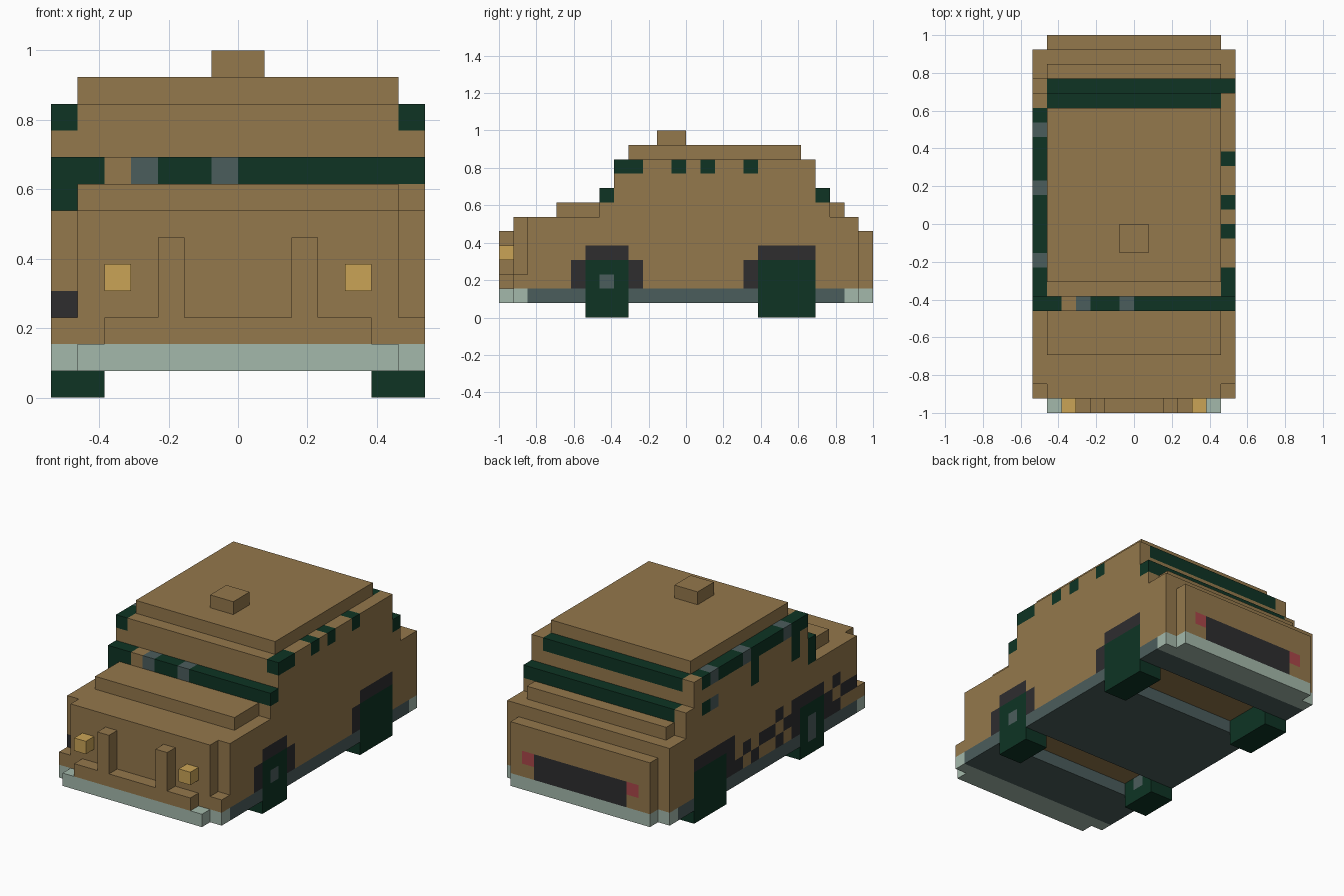
import bpy, bmesh
from mathutils import Vector

if "Cube" in bpy.data.objects:
    bpy.data.objects.remove(bpy.data.objects["Cube"])

U = 1 / 13          # one block; the car is 14 x 26 x 13 blocks
SRGB = {
    "tan paint": (148, 120, 76), "dark green": (14, 52, 36), "slate grey": (75, 93, 92),
    "pale grey green": (164, 185, 171), "headlight yellow": (202, 164, 86),
    "charcoal": (46, 45, 47), "tail light red": (170, 70, 73),
}
TAN, GREEN, SLATE, PALE, YELLOW, DARK, RED = range(7)


def linear(c):
    c /= 255
    return c / 12.92 if c <= 0.04045 else ((c + 0.055) / 1.055) ** 2.4


materials = []
for mat_name, rgb in SRGB.items():
    m = bpy.data.materials.new(mat_name)
    m.diffuse_color = (*[linear(c) for c in rgb], 1)
    m.use_nodes = True
    m.node_tree.nodes["Principled BSDF"].inputs["Base Color"].default_value = m.diffuse_color
    materials.append(m)

blocks = {}         # (x, y, z) -> (part, colour)


def fill(part, colour, xs, ys, zs, mirror=False):
    """Fill a range of blocks; later fills replace earlier ones."""
    for x in range(*xs):
        for y in range(*ys):
            for z in range(*zs):
                blocks[x, y, z] = (part, colour)
                if mirror:
                    blocks[-1 - x, y, z] = (part, colour)


def paint(colour, xs, ys, zs):
    """Recolour blocks that already exist, keeping their part."""
    for x in range(*xs):
        for y in range(*ys):
            for z in range(*zs):
                if (x, y, z) in blocks:
                    blocks[x, y, z] = (blocks[x, y, z][0], colour)


# Lower body, nose and tail
fill("body", TAN, (-7, 7), (-11, 12), (2, 7))
fill("body", TAN, (-6, 6), (-12, -11), (2, 7))
fill("body", TAN, (-7, 7), (-12, -11), (2, 3))
fill("tail_panel", TAN, (-6, 6), (12, 13), (2, 6))
fill("grille", TAN, (-5, 5), (-13, -12), (2, 3))
fill("grille", TAN, (2, 3), (-13, -12), (3, 6), True)

# Hood, boot lid, cabin and roof
fill("hood", TAN, (-6, 6), (-9, -6), (7, 8))
fill("boot_lid", TAN, (-6, 6), (10, 11), (7, 8))
fill("cabin", TAN, (-7, 7), (-6, 10), (7, 9))
fill("cabin", TAN, (-7, 7), (-5, 9), (9, 11))
fill("roof", TAN, (-6, 6), (-4, 8), (11, 12))
fill("roof_beacon", TAN, (-1, 1), (-2, 0), (12, 13))

# Floor pan, open around the axles, and bumpers
for span in ((-11, -7), (-4, 5), (9, 11)):
    fill("floor_pan", SLATE, (-7, 7), span, (1, 2))
fill("front_bumper", PALE, (-7, 7), (-12, -11), (1, 2))
fill("front_bumper", PALE, (-6, 6), (-13, -12), (1, 2))
fill("rear_bumper", PALE, (-7, 7), (11, 12), (1, 2))
fill("rear_bumper", PALE, (-6, 6), (12, 13), (1, 2))

# Wheel arches
for x in (-7, 6):
    side = (x, x + 1)
    paint(DARK, side, (-7, -4), (4, 5))
    paint(DARK, side, (5, 9), (4, 5))
    for y in (-8, -4, 4):
        paint(DARK, side, (y, y + 1), (2, 4))

# Wheels and hubs
for name, xs in (("left", (-7, -5)), ("right", (5, 7))):
    fill("front_wheel_" + name, GREEN, xs, (-7, -4), (0, 4))
    fill("rear_wheel_" + name, GREEN, xs, (5, 9), (0, 4))
paint(SLATE, (5, 7), (-6, -5), (2, 3))
paint(SLATE, (-7, -5), (-6, -5), (1, 3))

# Lamps and dark rear plate
fill("headlights", YELLOW, (4, 5), (-13, -12), (4, 5), True)
paint(DARK, (-4, 4), (12, 13), (2, 4))
paint(RED, (4, 5), (12, 13), (3, 4))
paint(RED, (-5, -4), (12, 13), (3, 4))

# Front and rear window bands
paint(GREEN, (-7, 7), (-6, -5), (8, 9))
paint(TAN, (-5, -4), (-6, -5), (8, 9))
paint(SLATE, (-4, -3), (-6, -5), (8, 9))
paint(SLATE, (-1, 0), (-6, -5), (8, 9))
paint(GREEN, (-7, -6), (-6, -5), (7, 8))
paint(GREEN, (-6, 6), (8, 9), (10, 11))
paint(GREEN, (-6, 7), (9, 10), (8, 9))

# Right side marks
for y0, y1 in ((-5, -3), (-1, 0), (1, 2), (4, 5)):
    paint(GREEN, (6, 7), (y0, y1), (10, 11))

# Left side strip with drips
left = (-7, -6)
paint(GREEN, left, (-5, 8), (10, 11))
for y in (-3, 2, 6):
    paint(SLATE, left, (y, y + 1), (10, 11))
paint(GREEN, left, (1, 2), (8, 10))
paint(GREEN, left, (-4, -3), (8, 10))
paint(GREEN, left, (7, 8), (8, 9))
paint(SLATE, left, (6, 7), (8, 9))

# Left side dark speckles
for y, z in ((4, 4), (3, 2), (2, 3), (1, 2), (0, 3), (-1, 3), (-2, 2), (-2, 4), (-3, 3),
             (-4, 4), (-8, 3), (-9, 2), (-9, 4), (-10, 3), (-11, 3)):
    paint(DARK, left, (y, y + 1), (z, z + 1))


def build_part(part):
    """Skin the outside of one part's blocks and merge flat areas of one colour."""
    bm = bmesh.new()
    for cell, (owner, colour) in blocks.items():
        if owner != part:
            continue
        centre = Vector(cell) + Vector((0.5, 0.5, 0.5))
        for axis in range(3):
            for sign in (-1, 1):
                n = Vector((0, 0, 0))
                n[axis] = sign
                if tuple(int(c) for c in Vector(cell) + n) in blocks:
                    continue
                a = Vector((0, 0, 0))
                a[(axis + 1) % 3] = 0.5
                b = n.cross(a)
                mid = centre + n * 0.5
                corners = (mid - a - b, mid + a - b, mid + a + b, mid - a + b)
                face = bm.faces.new([bm.verts.new(c * U) for c in corners])
                face.material_index = colour
    bmesh.ops.remove_doubles(bm, verts=bm.verts, dist=0.001)
    bmesh.ops.dissolve_limit(bm, angle_limit=0.02, verts=bm.verts, edges=bm.edges,
                             delimit={'MATERIAL'})
    mesh = bpy.data.meshes.new(part)
    bm.to_mesh(mesh)
    bm.free()
    for m in materials:
        mesh.materials.append(m)
    bpy.context.collection.objects.link(bpy.data.objects.new(part, mesh))


for part in sorted({p for p, _ in blocks.values()}):
    build_part(part)
